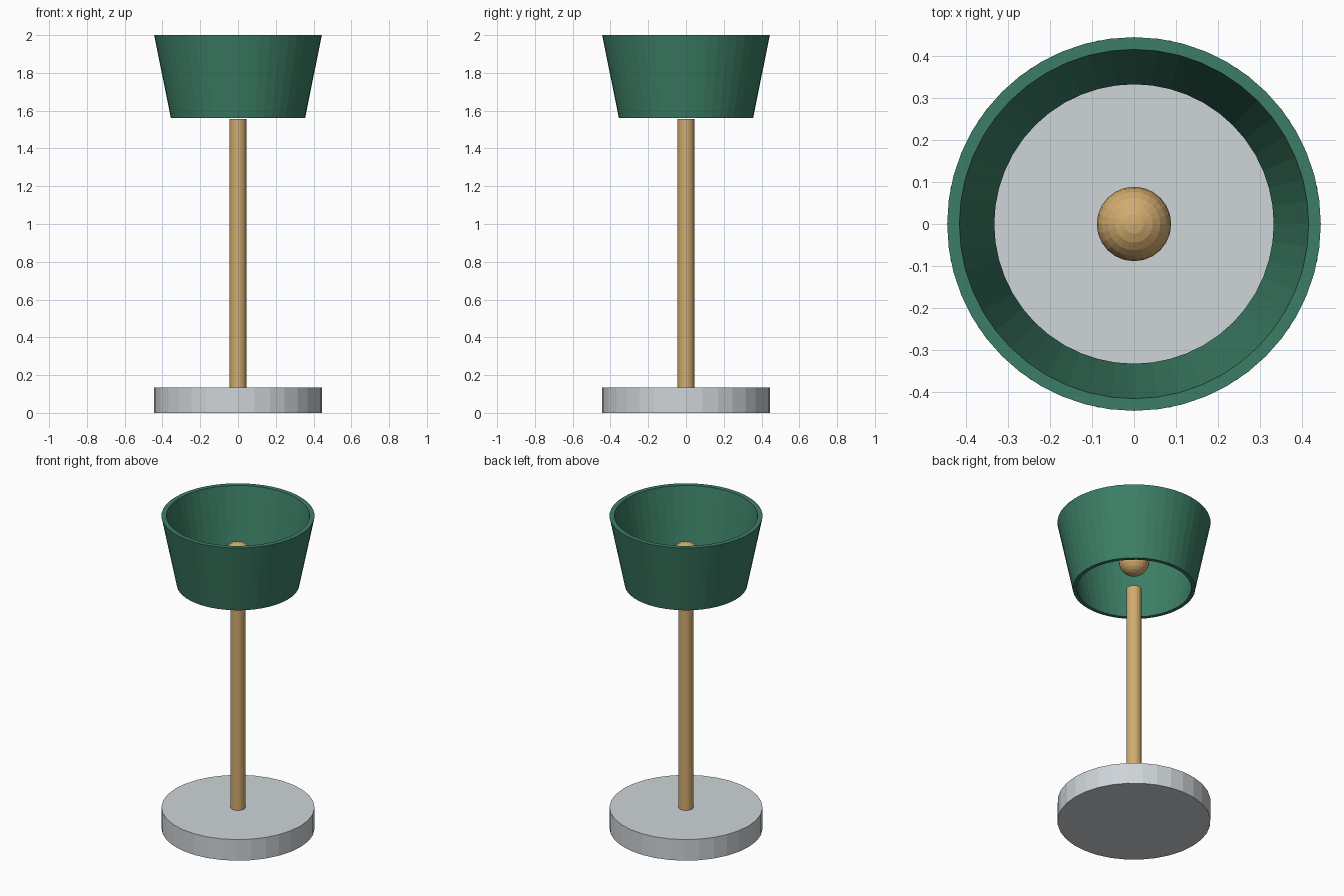
import bpy, bmesh, math

if "Cube" in bpy.data.objects:
    bpy.data.objects.remove(bpy.data.objects["Cube"])


def material(name, rgb):
    m = bpy.data.materials.new(name)
    m.diffuse_color = (*rgb, 1)
    m.use_nodes = True
    m.node_tree.nodes["Principled BSDF"].inputs["Base Color"].default_value = m.diffuse_color
    return m


GREEN = material("shade green", (0.045, 0.21, 0.13))
TAN = material("warm wood", (0.64, 0.41, 0.16))
GREY = material("light grey", (0.62, 0.66, 0.69))


def cylinder(name, radius, z0, z1, sides, mat):
    bpy.ops.mesh.primitive_cylinder_add(vertices=sides, radius=radius, depth=z1 - z0,
                                        location=(0, 0, (z0 + z1) / 2))
    ob = bpy.context.object
    ob.name = name
    ob.data.materials.append(mat)
    return ob


def lathe_ring(name, profile, sides, mat):
    """Spin a closed (radius, z) profile around the z axis."""
    bm = bmesh.new()
    rings = []
    for i in range(sides):
        a = 2 * math.pi * i / sides
        rings.append([bm.verts.new((r * math.cos(a), r * math.sin(a), z)) for r, z in profile])
    n = len(profile)
    for i in range(sides):
        a, b = rings[i], rings[(i + 1) % sides]
        for j in range(n):
            k = (j + 1) % n
            bm.faces.new((a[j], b[j], b[k], a[k]))
    bmesh.ops.recalc_face_normals(bm, faces=bm.faces)
    mesh = bpy.data.meshes.new(name)
    bm.to_mesh(mesh)
    bm.free()
    mesh.materials.append(mat)
    ob = bpy.data.objects.new(name, mesh)
    bpy.context.collection.objects.link(ob)
    return ob


# round foot and pole
cylinder("base", 0.444, 0, 0.135, 32, GREY)
cylinder("pole", 0.044, 0.135, 1.555, 24, TAN)

# open flared shade with wall thickness
lathe_ring("shade", [(0.355, 1.56), (0.444, 2.0), (0.415, 2.0), (0.332, 1.56)], 48, GREEN)

# bulb inside the shade
bpy.ops.mesh.primitive_uv_sphere_add(segments=24, ring_count=12, radius=0.0885,
                                     location=(0, 0, 1.74))
bulb = bpy.context.object
bulb.name = "bulb"
bulb.data.materials.append(TAN)
